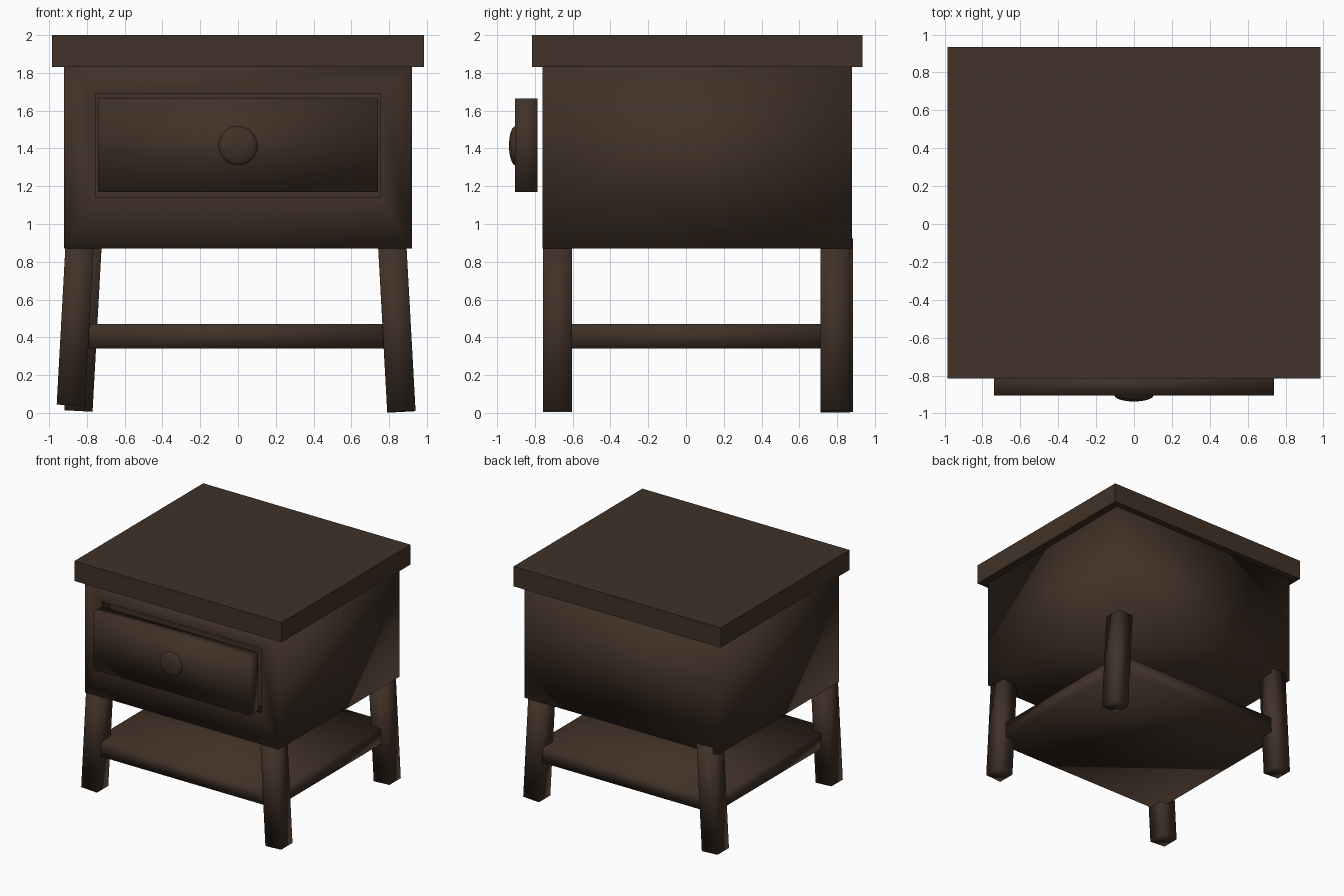
import bpy, bmesh
from mathutils import Matrix, Vector

cube = bpy.data.objects.get("Cube")
if cube:
    bpy.data.objects.remove(cube, do_unlink=True)

wood = bpy.data.materials.new("dark_brown_wood")
wood.use_nodes = True
colour = (0.052, 0.031, 0.020, 1)
wood.diffuse_color = colour
shader = next(n for n in wood.node_tree.nodes if n.type == 'BSDF_PRINCIPLED')
shader.inputs["Base Color"].default_value = colour
shader.inputs["Roughness"].default_value = 0.7


def finish(name, bm, smooth):
    """Turn a bmesh into a named wooden object."""
    for f in bm.faces:
        f.smooth = smooth
    mesh = bpy.data.meshes.new(name)
    bm.to_mesh(mesh)
    bm.free()
    mesh.materials.append(wood)
    obj = bpy.data.objects.new(name, mesh)
    bpy.context.collection.objects.link(obj)
    return obj


def box_mesh(low, high):
    low, high = Vector(low), Vector(high)
    bm = bmesh.new()
    bmesh.ops.create_cube(bm, size=1)
    bmesh.ops.scale(bm, vec=high - low, verts=bm.verts)
    bmesh.ops.translate(bm, vec=(low + high) / 2, verts=bm.verts)
    return bm


# Table top: crisp slab
finish("table_top", box_mesh((-0.985, -0.815, 1.83), (0.985, 0.935, 2)), False)

# Cabinet with a rectangular drawer opening sunk into its front
bm = box_mesh((-0.92, -0.76, 0.87), (0.92, 0.88, 1.83))
bm.normal_update()
front = min(bm.faces, key=lambda f: f.calc_center_median().y)
bmesh.ops.inset_region(bm, faces=[front], thickness=0.1)
for v in front.verts:
    v.co.x = 0.755 if v.co.x > 0 else -0.755
    v.co.z = 1.69 if v.co.z > 1.4 else 1.14
rim = list(front.edges)
bmesh.ops.inset_region(bm, faces=[front], thickness=0, depth=0)
for v in front.verts:
    v.co.y += 0.1
for e in rim + list(front.edges):
    e.smooth = False
finish("cabinet", bm, True)

# Drawer front, pulled slightly out of the opening
finish("drawer_front", box_mesh((-0.74, -0.905, 1.17), (0.74, -0.785, 1.665)), True)

# Flattened round knob
bm = bmesh.new()
bmesh.ops.create_uvsphere(bm, u_segments=32, v_segments=16, radius=1)
bmesh.ops.scale(bm, vec=(0.103, 0.033, 0.103), verts=bm.verts)
bmesh.ops.translate(bm, vec=(0, -0.904, 1.415), verts=bm.verts)
finish("drawer_knob", bm, True)

# Lower shelf
finish("lower_shelf", box_mesh((-0.86, -0.73, 0.34), (0.86, 0.85, 0.47)), True)


def leg(name, x, y, z):
    """Square leg standing at (x, y, z), leaning in towards the middle."""
    bm = box_mesh((-0.075, -0.077, 0), (0.075, 0.077, 0.91))
    lean = -0.055 if x > 0 else 0.055
    bmesh.ops.rotate(bm, matrix=Matrix.Rotation(lean, 3, 'Y'), verts=bm.verts)
    bmesh.ops.translate(bm, vec=(x, y, z), verts=bm.verts)
    finish(name, bm, True)


leg("front_left_leg", 0.865, -0.68, 0.01)
leg("back_left_leg", 0.865, 0.79, 0.005)
leg("front_right_leg", -0.885, -0.68, 0.04)
leg("back_right_leg", -0.845, 0.808, 0.01)
